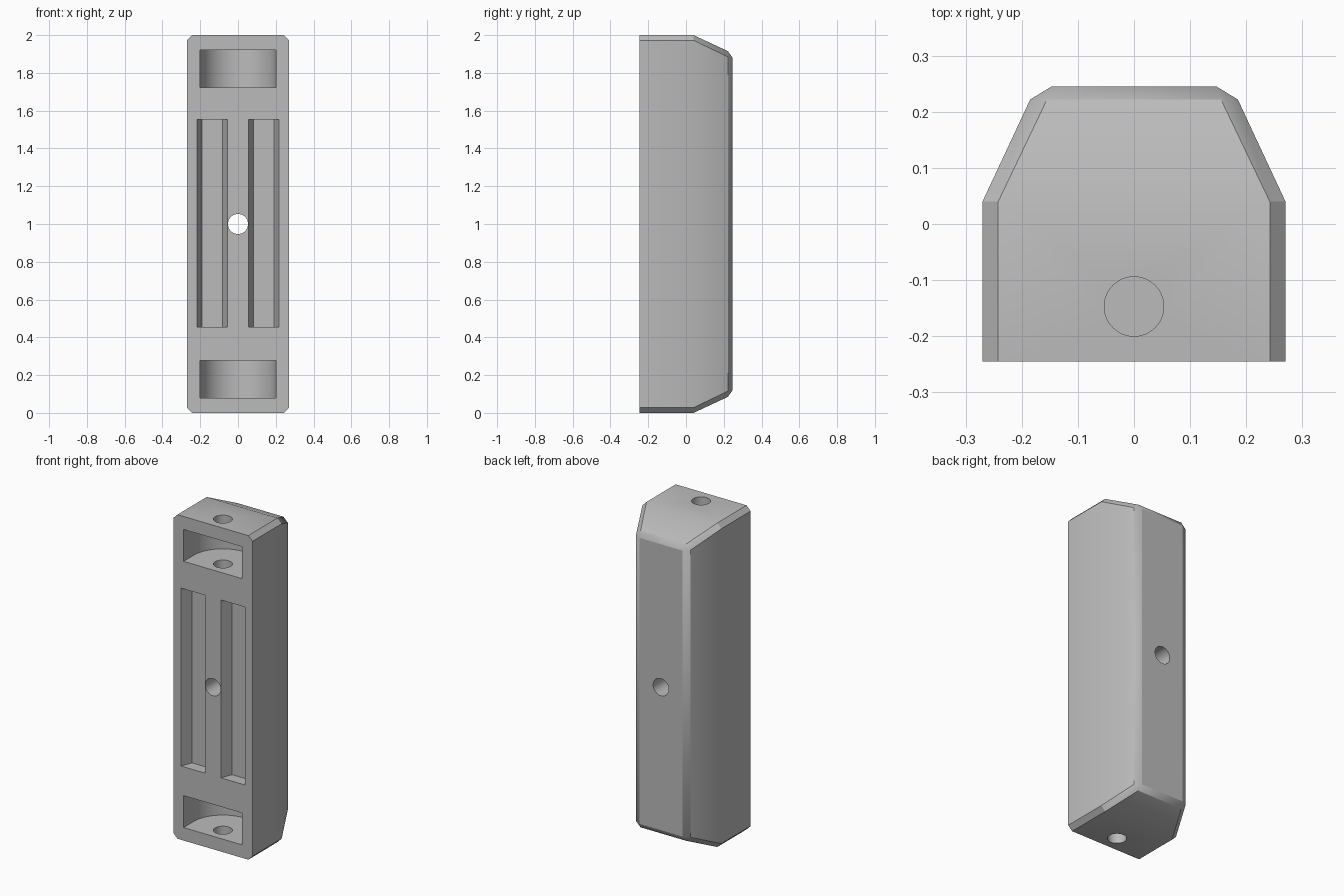
import bpy, bmesh, math

if "Cube" in bpy.data.objects:
    bpy.data.objects.remove(bpy.data.objects["Cube"], do_unlink=True)

grey = bpy.data.materials.new("plain grey")
grey.use_nodes = True
COLOR = (0.5, 0.5, 0.5, 1)
grey.diffuse_color = COLOR
grey.node_tree.nodes["Principled BSDF"].inputs["Base Color"].default_value = COLOR

FRONT, BACK = -0.245, 0.245
HOLE_Y, HOLE_R = -0.147, 0.053


def make_object(name, bm):
    bmesh.ops.recalc_face_normals(bm, faces=bm.faces[:])
    mesh = bpy.data.meshes.new(name)
    bm.to_mesh(mesh)
    bm.free()
    mesh.materials.append(grey)
    obj = bpy.data.objects.new(name, mesh)
    bpy.context.collection.objects.link(obj)
    return obj


def prism(name, outline, start, height):
    """Extrude an outline of (x, y) points from z = start upward."""
    bm = bmesh.new()
    face = bm.faces.new([bm.verts.new((x, y, start)) for x, y in outline])
    result = bmesh.ops.extrude_face_region(bm, geom=[face])
    verts = [v for v in result["geom"] if isinstance(v, bmesh.types.BMVert)]
    bmesh.ops.translate(bm, verts=verts, vec=(0, 0, height))
    return make_object(name, bm)


def arc(cx, cy, radius, sweep, steps):
    angles = [sweep * i / steps for i in range(steps + 1)]
    return [(cx + radius * math.cos(a), cy + radius * math.sin(a)) for a in angles]


def circle(cx, cy):
    return arc(cx, cy, HOLE_R, math.tau, 48)[:-1]


# Body: hull of chamfered rectangles tapering toward the back
bm = bmesh.new()
sections = [(FRONT, 0.27, 1, 0.028), (0.04, 0.27, 1, 0.028),
            (0.222, 0.185, 0.915, 0.03), (BACK, 0.147, 0.882, 0)]
for y, half_x, half_z, cut in sections:
    for sx in (-1, 1):
        for sz in (-1, 1):
            for dx, dz in {(cut, 0), (0, cut)}:
                bm.verts.new((sx * (half_x - dx), y, 1 + sz * (half_z - dz)))
bmesh.ops.remove_doubles(bm, verts=bm.verts[:], dist=0.0001)
bmesh.ops.convex_hull(bm, input=bm.verts[:])
bmesh.ops.dissolve_limit(bm, angle_limit=0.01, verts=bm.verts[:], edges=bm.edges[:])
body = make_object("body", bm)

cutters = []

# Round-backed pockets and the vertical holes that run through them
pocket = [(0.2, FRONT - 0.1)] + arc(0, HOLE_Y, 0.2, math.pi, 48) + [(-0.2, FRONT - 0.1)]
for label, pocket_z, hole_z in (("lower", 0.08, -0.1), ("upper", 1.723, 1.58)):
    cutters.append(prism(label + "_pocket_cutter", pocket, pocket_z, 0.197))
    cutters.append(prism(label + "_hole_cutter", circle(0, HOLE_Y), hole_z, 0.52))

# Pair of long slots with sloping side walls
for label, side in (("left", 1), ("right", -1)):
    slot = [(side * x, y) for x, y in
            ((0.055, FRONT - 0.1), (0.055, FRONT), (0.082, FRONT + 0.07),
             (0.191, FRONT + 0.07), (0.218, FRONT), (0.218, FRONT - 0.1))]
    cutters.append(prism(label + "_slot_cutter", slot, 0.455, 1.098))

# Cross hole from front to back
cross = prism("cross_hole_cutter", circle(0, 0), -0.5, 1)
cross.rotation_euler.x = math.pi / 2
cross.location.z = 1
cutters.append(cross)

for cutter in cutters:
    cutter.hide_render = True
    cut = body.modifiers.new(cutter.name, "BOOLEAN")
    cut.operation = "DIFFERENCE"
    cut.solver = "EXACT"
    cut.object = cutter

# Apply the cuts, remove the cutters and smooth the round walls
bpy.ops.object.select_all(action="DESELECT")
body.select_set(True)
bpy.context.view_layer.objects.active = body
for modifier in list(body.modifiers):
    bpy.ops.object.modifier_apply(modifier=modifier.name)
for cutter in cutters:
    bpy.data.objects.remove(cutter, do_unlink=True)
bpy.ops.object.shade_smooth_by_angle(angle=math.radians(30))
